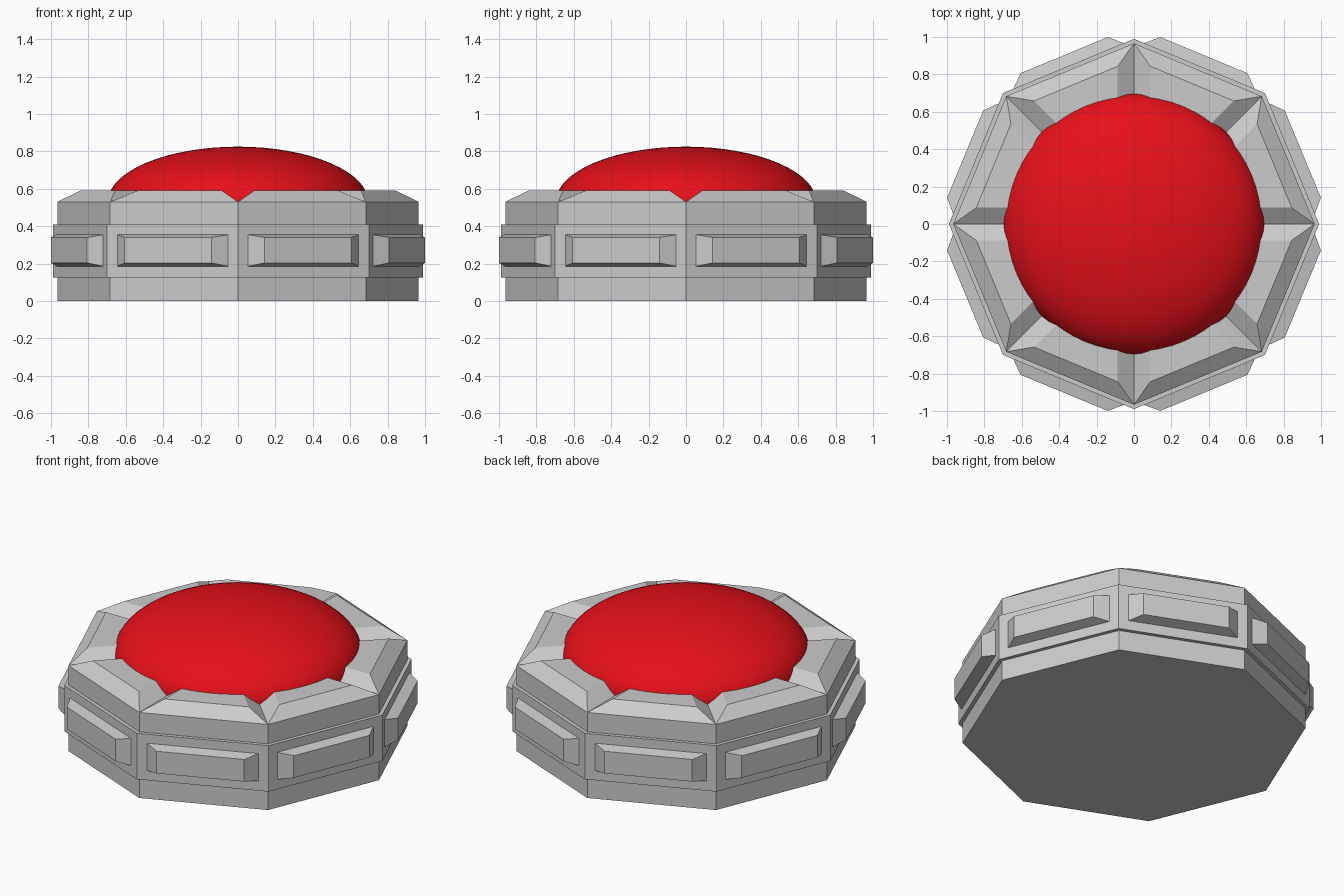
import bpy, bmesh
from math import cos, sin, pi, tau
from mathutils import Vector, Matrix

if "Cube" in bpy.data.objects:
    bpy.data.objects.remove(bpy.data.objects["Cube"])

SIDES = 8
STEP = tau / SIDES


def make_object(name, bm):
    bmesh.ops.recalc_face_normals(bm, faces=bm.faces)
    mesh = bpy.data.meshes.new(name)
    bm.to_mesh(mesh)
    bm.free()
    obj = bpy.data.objects.new(name, mesh)
    bpy.context.collection.objects.link(obj)
    return obj


def octagon_prism(name, radius, z0, z1):
    bm = bmesh.new()
    ring = [bm.verts.new((radius * cos(i * STEP), radius * sin(i * STEP), z0)) for i in range(SIDES)]
    face = bm.faces.new(ring)
    ext = bmesh.ops.extrude_face_region(bm, geom=[face], use_keep_orig=True)
    top = [e for e in ext["geom"] if isinstance(e, bmesh.types.BMVert)]
    bmesh.ops.translate(bm, verts=top, vec=(0, 0, z1 - z0))
    return make_object(name, bm)


def frustum_ring(name, lower, upper):
    """One tapered block per octagon side; x points outward, y along the side."""
    bm = bmesh.new()
    for k in range(SIDES):
        rot = Matrix.Rotation((k + 0.5) * STEP, 4, 'Z')
        a = [bm.verts.new(rot @ Vector(p)) for p in lower]
        b = [bm.verts.new(rot @ Vector(p)) for p in upper]
        bm.faces.new(a)
        bm.faces.new(b)
        for i in range(4):
            j = (i + 1) % 4
            bm.faces.new((a[i], a[j], b[j], b[i]))
    return make_object(name, bm)


# Octagonal housing and the slightly wider belt around it
R, BELT = 0.966, 0.99
octagon_prism("housing", R, 0.0, 0.53)
octagon_prism("belt", BELT, 0.125, 0.41)

# Tapered panels on the belt
face_x = BELT * cos(pi / 8) - 0.002


def side_rect(x, w, z0, z1):
    return [(x, -w, z0), (x, w, z0), (x, w, z1), (x, -w, z1)]


frustum_ring("side_panels", side_rect(face_x, 0.322, 0.185, 0.355),
             side_rect(0.977, 0.252, 0.203, 0.34))

# Bevelled rim blocks with valleys between them at the corners
def wedge(x_in, x_out, gap, z):
    t, g = sin(pi / 8) / cos(pi / 8), gap / cos(pi / 8)
    wi, wo = x_in * t - g, x_out * t - g
    return [(x_in, -wi, z), (x_out, -wo, z), (x_out, wo, z), (x_in, wi, z)]


apothem = R * cos(pi / 8)
frustum_ring("rim_blocks", wedge(0.55, apothem, 0.0, 0.53),
             wedge(0.55, apothem - 0.08, 0.087, 0.59))

# Red domed push button
bm = bmesh.new()
bmesh.ops.create_uvsphere(bm, u_segments=64, v_segments=32, radius=1)
bmesh.ops.bisect_plane(bm, geom=bm.verts[:] + bm.edges[:] + bm.faces[:],
                       plane_co=(0, 0, -0.05), plane_no=(0, 0, -1), clear_outer=True)
bmesh.ops.scale(bm, verts=bm.verts, vec=(0.697, 0.697, 0.297))
bmesh.ops.translate(bm, verts=bm.verts, vec=(0, 0, 0.528))
for f in bm.faces:
    f.smooth = True
button = make_object("button_dome", bm)
red = bpy.data.materials.new("red")
red.diffuse_color = (0.8, 0.005, 0.01, 1)
red.use_nodes = True
red.node_tree.nodes["Principled BSDF"].inputs["Base Color"].default_value = red.diffuse_color
button.data.materials.append(red)
